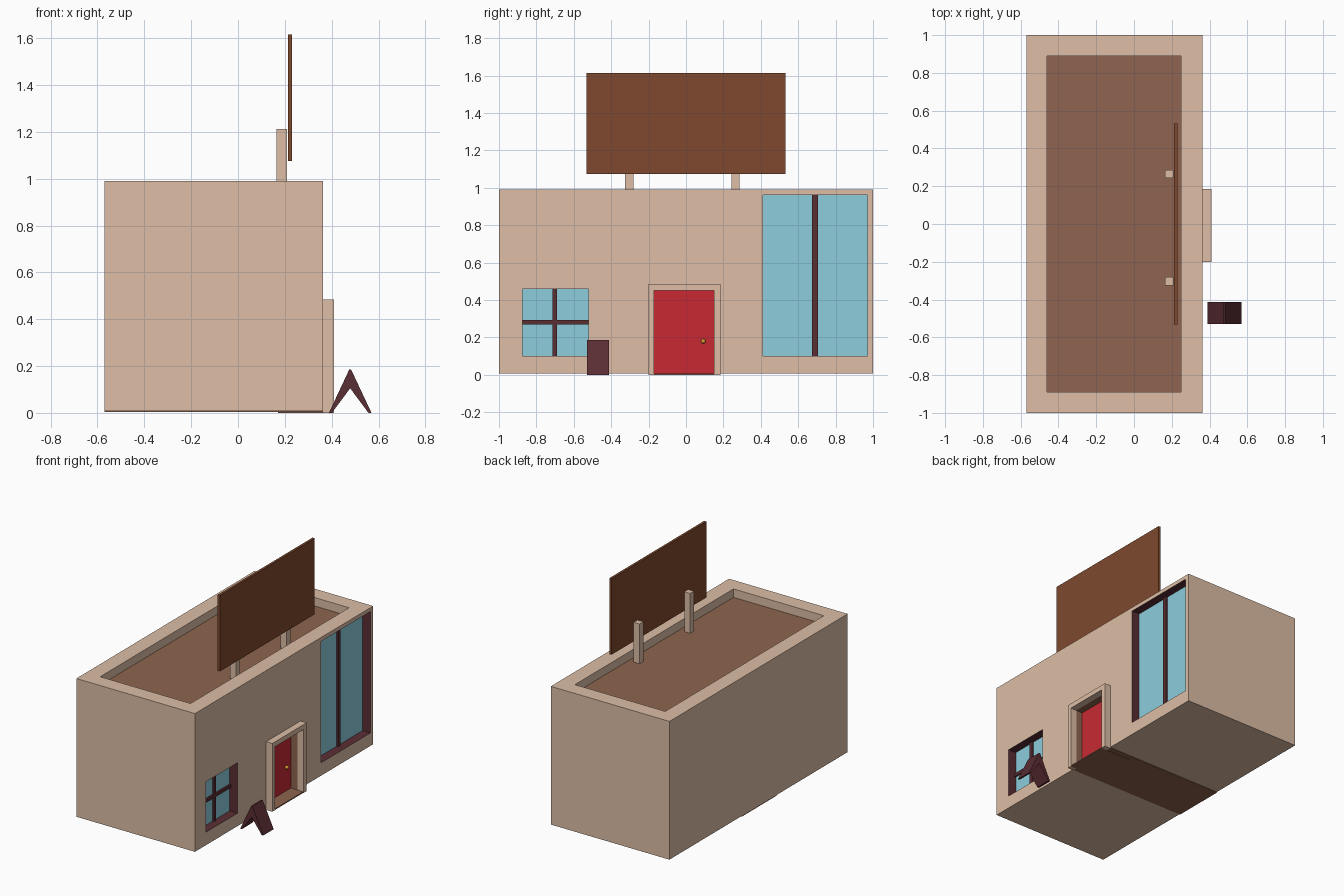
import bpy, bmesh
from mathutils import Vector

if "Cube" in bpy.data.objects:
    bpy.data.objects.remove(bpy.data.objects["Cube"])


def lin(c):
    return c / 12.92 if c <= 0.04045 else ((c + 0.055) / 1.055) ** 2.4


def material(name, hex_code):
    m = bpy.data.materials.new(name)
    rgb = [lin(int(hex_code[i:i + 2], 16) / 255) for i in (0, 2, 4)]
    m.diffuse_color = (*rgb, 1)
    m.use_nodes = True
    m.node_tree.nodes["Principled BSDF"].inputs["Base Color"].default_value = m.diffuse_color
    return m


TAN = material("tan_plaster", "DDBEA6")
ROOF = material("roof_brown", "8E644E")
SIGN = material("sign_brown", "7E492E")
DARK = material("dark_wood", "5A2E34")
GLASS = material("glass", "8ECDDD")
RED = material("red_paint", "C92A34")
GOLD = material("brass", "E0A030")


def finish(name, bm, mat):
    bmesh.ops.recalc_face_normals(bm, faces=bm.faces)
    me = bpy.data.meshes.new(name)
    bm.to_mesh(me)
    bm.free()
    me.materials.append(mat)
    ob = bpy.data.objects.new(name, me)
    bpy.context.collection.objects.link(ob)
    return ob


def box(name, x, y, z, mat):
    """Box from (min, max) ranges on each axis."""
    bm = bmesh.new()
    bmesh.ops.create_cube(bm, size=1)
    for v in bm.verts:
        v.co = Vector([r[0] if c < 0 else r[1] for c, r in zip(v.co, (x, y, z))])
    return finish(name, bm, mat)


def prism(name, profile, axis, lo, hi, mat):
    """Extrude a closed 2D profile along x or y."""
    place = (lambda a, b: (lo, a, b)) if axis == "x" else (lambda a, b: (a, lo, b))
    bm = bmesh.new()
    face = bm.faces.new([bm.verts.new(place(a, b)) for a, b in profile])
    ext = bmesh.ops.extrude_face_region(bm, geom=[face])["geom"]
    step = Vector((hi - lo, 0, 0)) if axis == "x" else Vector((0, hi - lo, 0))
    bmesh.ops.translate(bm, vec=step, verts=[g for g in ext if isinstance(g, bmesh.types.BMVert)])
    return finish(name, bm, mat)


def cut(target, x, y, z, mat):
    """Carve a box out of the target, lining the hole with mat."""
    cutter = box("cutter", x, y, z, mat)
    cutter.hide_render = True
    mod = target.modifiers.new("cut", "BOOLEAN")
    mod.operation, mod.solver, mod.object = "DIFFERENCE", "EXACT", cutter
    mod.material_mode = "TRANSFER"
    bpy.context.view_layer.objects.active = target
    bpy.ops.object.modifier_apply(modifier=mod.name)
    bpy.data.objects.remove(cutter)


FRONT = 0.362       # storefront wall plane
PANE = 0.30         # plane of the recessed glass
small = ((-0.875, -0.522), (0.10, 0.458))
large = ((0.412, 0.97), (0.10, 0.962))
door = ((-0.17, 0.15), (0.005, 0.45))

# Building shell with roof well, window and door recesses
body = box("building", (-0.57, FRONT), (-1, 1), (0.008, 0.99), TAN)
cut(body, (-0.46, 0.25), (-0.89, 0.89), (0.92, 1.2), TAN)
for y, z in (small, large):
    cut(body, (PANE - 0.01, 0.6), y, z, DARK)
cut(body, (0.30, 0.6), door[0], (-0.1, door[1][1]), ROOF)
box("roof_floor", (-0.46, 0.25), (-0.89, 0.89), (0.915, 0.93), ROOF)

# Windows: glass and glazing bars
for name, (y, z), bar_y in (("small_window", small, (-0.715, -0.69)),
                            ("large_window", large, (0.675, 0.705))):
    box(name + "_glass", (PANE - 0.01, PANE), y, z, GLASS)
    box(name + "_upright", (PANE - 0.005, PANE + 0.012), bar_y, z, DARK)
box("small_window_crossbar", (PANE - 0.005, PANE + 0.012), small[0], (0.268, 0.292), DARK)

# Door, knob, surround and floor
box("door", (0.295, 0.31), *door, RED)
bm = bmesh.new()
bmesh.ops.create_uvsphere(bm, u_segments=12, v_segments=8, radius=0.013)
bmesh.ops.translate(bm, vec=(0.32, 0.092, 0.18), verts=bm.verts)
knob = finish("door_knob", bm, GOLD)
knob.data.shade_smooth()
(y0, y1), (_, top) = door
prism("door_surround",
      [(-0.2, 0), (-0.2, 0.485), (0.185, 0.485), (0.185, 0),
       (y1, 0), (y1, top), (y0, top), (y0, 0)], "x", FRONT, 0.41, TAN)
box("doorway_floor", (0.17, 0.408), door[0], (0, 0.008), ROOF)
box("underfloor_strip", (-0.57, FRONT), (-0.2, 0.185), (0.003, 0.0075), ROOF)

# Rooftop sign and its two posts
for i, y in enumerate((-0.303, 0.265)):
    box(f"sign_post_{i + 1}", (0.165, 0.21), (y - 0.022, y + 0.022), (0.925, 1.213), TAN)
box("sign_board", (0.213, 0.23), (-0.532, 0.532), (1.075, 1.615), SIGN)

# Folding pavement board
prism("pavement_board",
      [(0.388, 0), (0.475, 0.185), (0.483, 0.185), (0.57, 0),
       (0.557, 0), (0.479, 0.105), (0.401, 0)], "y", -0.53, -0.413, DARK)
